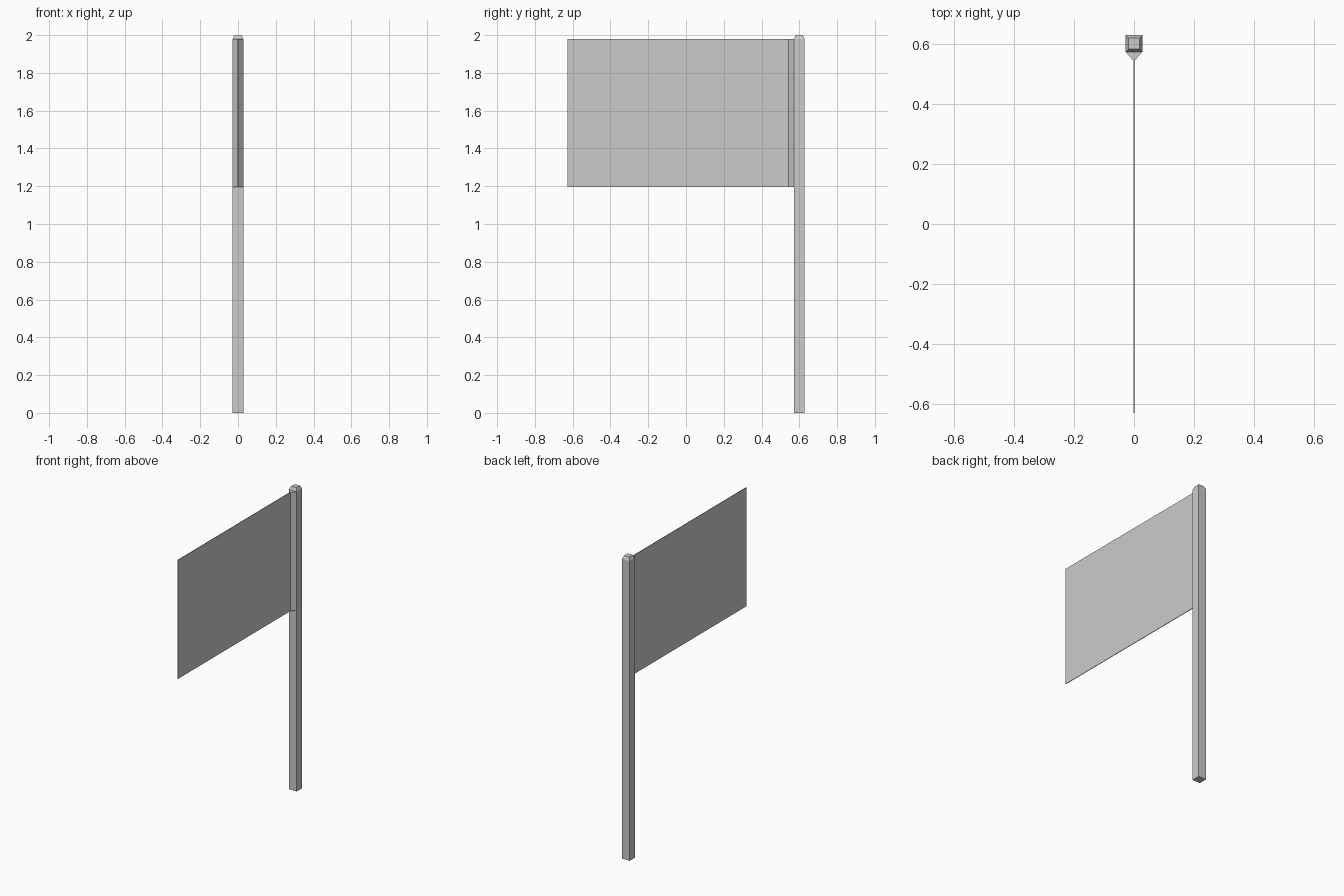
import bpy, bmesh

if "Cube" in bpy.data.objects:
    bpy.data.objects.remove(bpy.data.objects["Cube"])

HALF = 0.028      # half width of the pole
POLE_Y = 0.60     # pole centre
CLOTH = 0.002     # half thickness of the cloth
Z_LOW, Z_HIGH = 1.195, 1.98


def loft(name, rings):
    """Skin a closed solid through rings of equal point count, bottom to top."""
    bm = bmesh.new()
    loops = [[bm.verts.new(p) for p in ring] for ring in rings]
    n = len(loops[0])
    for a, b in zip(loops, loops[1:]):
        for i in range(n):
            j = (i + 1) % n
            bm.faces.new((a[i], a[j], b[j], b[i]))
    bm.faces.new(loops[0][::-1])
    bm.faces.new(loops[-1])
    bmesh.ops.recalc_face_normals(bm, faces=bm.faces)
    mesh = bpy.data.meshes.new(name)
    bm.to_mesh(mesh)
    bm.free()
    obj = bpy.data.objects.new(name, mesh)
    bpy.context.collection.objects.link(obj)
    return obj


def square(h, z):
    return [(sx * h, POLE_Y + sy * h, z)
            for sx, sy in ((-1, -1), (1, -1), (1, 1), (-1, 1))]


def prism(name, outline):
    return loft(name, [[(x, y, z) for x, y in outline] for z in (Z_LOW, Z_HIGH)])


# Square pole with a chamfered top
loft("pole", [square(HALF, 0), square(HALF, 1.98), square(0.019, 2.0)])

# Wedge-shaped sleeve joining the cloth to the pole
front = POLE_Y - HALF
prism("flag_sleeve", [(-HALF, front), (-CLOTH, 0.543), (CLOTH, 0.543), (HALF, front)])

# Thin flat cloth
prism("flag_cloth", [(-CLOTH, -0.628), (CLOTH, -0.628), (CLOTH, 0.543), (-CLOTH, 0.543)])
